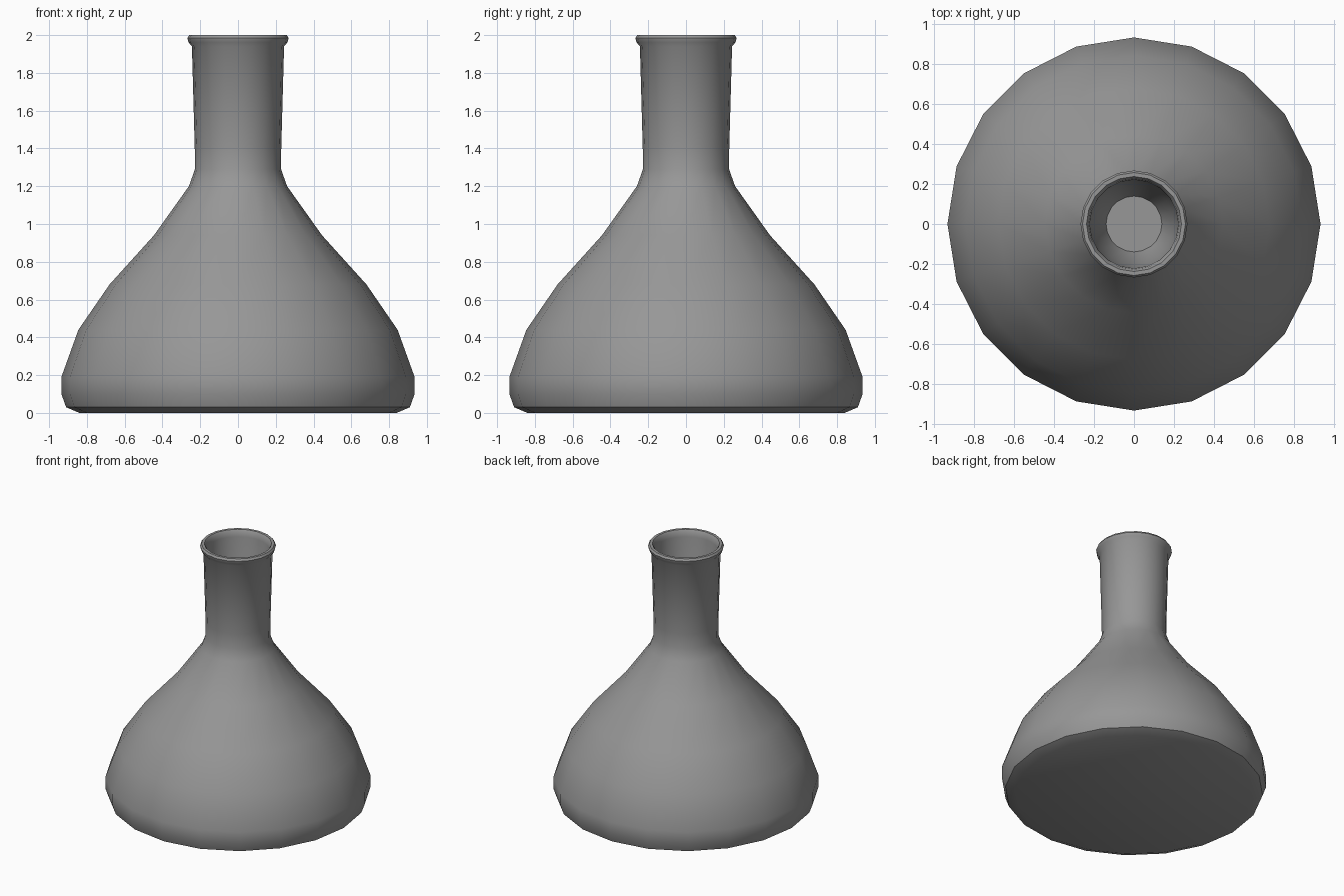
import bpy, bmesh, math

if "Cube" in bpy.data.objects:
    bpy.data.objects.remove(bpy.data.objects["Cube"])

SIDES = 20

# Profile as (radius, height): underside, body, neck, rolled lip, then inner wall
profile = [
    (0.84, 0.0), (0.91, 0.03), (0.935, 0.10), (0.935, 0.19),
    (0.845, 0.44), (0.68, 0.68), (0.445, 0.94), (0.26, 1.20),
    (0.228, 1.29), (0.229, 1.40), (0.244, 1.94),
    (0.262, 1.962), (0.268, 1.985), (0.258, 2.0),
    (0.238, 2.0), (0.228, 1.985), (0.222, 1.95),
    (0.20, 1.40), (0.14, 1.25),
]

bm = bmesh.new()
rings = []
for r, z in profile:
    rings.append([bm.verts.new((r * math.cos(2 * math.pi * i / SIDES),
                                r * math.sin(2 * math.pi * i / SIDES), z))
                  for i in range(SIDES)])

# Walls between neighbouring rings
for a, b in zip(rings, rings[1:]):
    for i in range(SIDES):
        j = (i + 1) % SIDES
        bm.faces.new((a[i], a[j], b[j], b[i]))

# Flat base and inner floor
bm.faces.new(rings[0][::-1])
bm.faces.new(rings[-1])
bmesh.ops.recalc_face_normals(bm, faces=bm.faces)

mesh = bpy.data.meshes.new("flask")
bm.to_mesh(mesh)
bm.free()
flask = bpy.data.objects.new("flask", mesh)
bpy.context.collection.objects.link(flask)

# Dark grey finish
grey = bpy.data.materials.new("dark_grey")
grey.diffuse_color = (0.31, 0.31, 0.31, 1.0)
grey.use_nodes = True
grey.node_tree.nodes["Principled BSDF"].inputs["Base Color"].default_value = grey.diffuse_color
mesh.materials.append(grey)

# Smooth body with crisp base edge
bpy.context.view_layer.objects.active = flask
flask.select_set(True)
bpy.ops.object.shade_smooth_by_angle(angle=math.radians(46))
